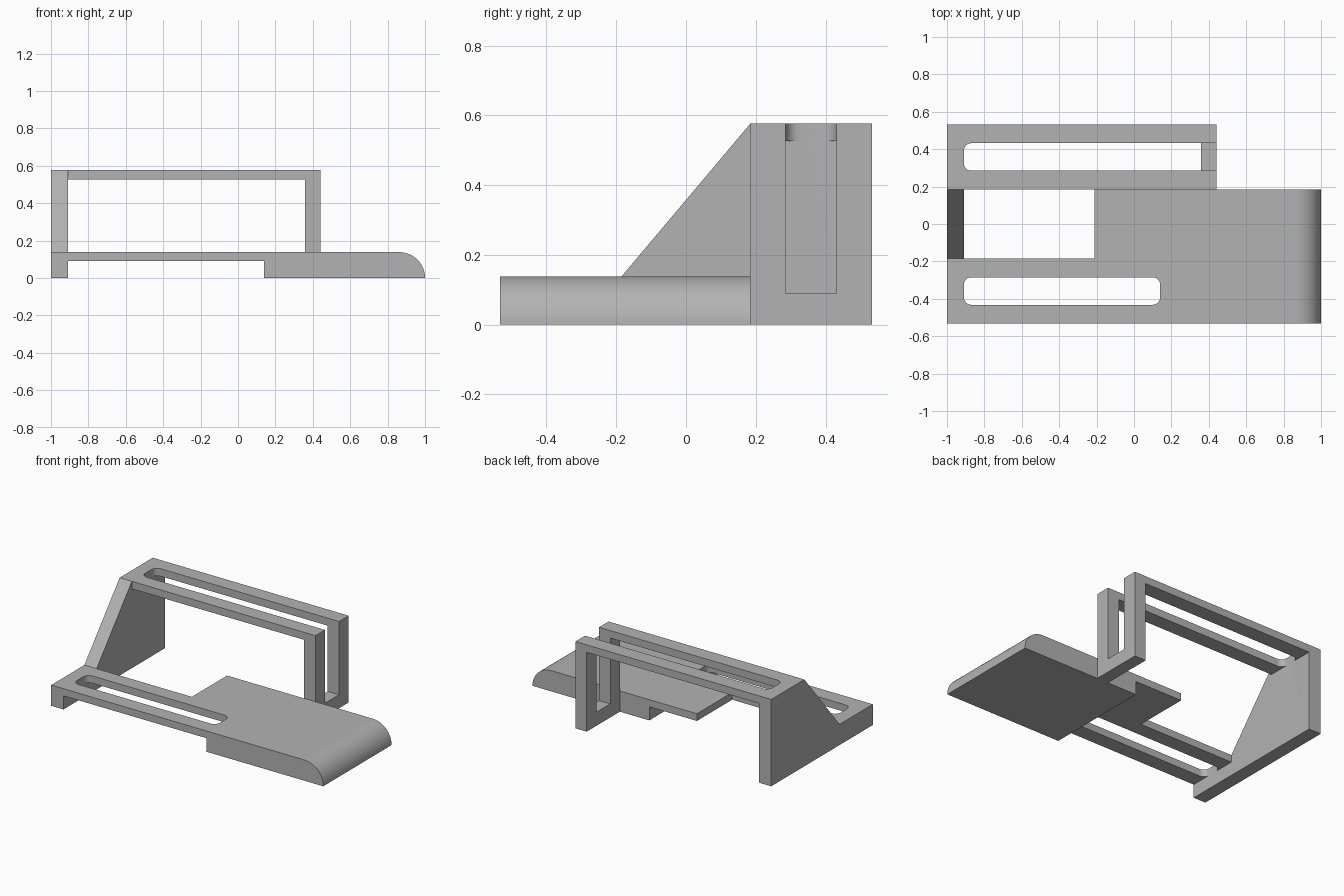
import bpy
import bmesh
from math import sin, cos, pi
from mathutils import Vector

default_cube = bpy.data.objects.get("Cube")
if default_cube:
    bpy.data.objects.remove(default_cube, do_unlink=True)

# Shared dimensions
DEPTH = 0.533     # half of the overall depth
SPLIT = 0.185     # where the tray ends and the frame begins
WALL = -0.91      # inner face of the side wall
TRAY_TOP = 0.138
FRAME_TOP = 0.577
SHELF = 0.09      # underside of the thin tray plate
SLOT = (0.285, 0.432)

grey = bpy.data.materials.new("plain grey")
grey.use_nodes = True
grey.diffuse_color = (0.45, 0.45, 0.45, 1)
grey.node_tree.nodes["Principled BSDF"].inputs["Base Color"].default_value = grey.diffuse_color


def prism(name, outline, axis, start, end):
    """Extrude a 2D outline along one axis; the outline uses the other two in order."""
    bm = bmesh.new()

    def place(point):
        coords = list(point)
        coords.insert(axis, start)
        return bm.verts.new(coords)

    face = bm.faces.new([place(p) for p in outline])
    move = Vector((0, 0, 0))
    move[axis] = end - start
    extruded = bmesh.ops.extrude_face_region(bm, geom=[face])["geom"]
    bmesh.ops.translate(bm, vec=move, verts=[v for v in extruded if isinstance(v, bmesh.types.BMVert)])
    bmesh.ops.recalc_face_normals(bm, faces=bm.faces)
    mesh = bpy.data.meshes.new(name)
    bm.to_mesh(mesh)
    bm.free()
    mesh.materials.append(grey)
    obj = bpy.data.objects.new(name, mesh)
    bpy.context.collection.objects.link(obj)
    return obj


def arc(cx, cy, radius, first, steps=6):
    """Quarter circle, counter-clockwise from the angle first."""
    return [(cx + radius * cos(first + pi / 2 * i / steps),
             cy + radius * sin(first + pi / 2 * i / steps)) for i in range(steps + 1)]


def rounded_slot(x0, x1, y0, y1, r=0.04):
    return (arc(x0 + r, y0 + r, r, pi) + arc(x1 - r, y0 + r, r, 1.5 * pi)
            + arc(x1 - r, y1 - r, r, 0) + arc(x0 + r, y1 - r, r, pi / 2))


def activate(obj):
    bpy.ops.object.select_all(action="DESELECT")
    obj.select_set(True)
    bpy.context.view_layer.objects.active = obj


def cut(obj, cutter):
    cutter.hide_render = True
    mod = obj.modifiers.new("cut", "BOOLEAN")
    mod.operation = "DIFFERENCE"
    mod.solver = "EXACT"
    mod.object = cutter
    activate(obj)
    bpy.ops.object.modifier_apply(modifier=mod.name)
    bpy.data.objects.remove(cutter, do_unlink=True)


# Lower tray: foot, thin plate and thick block with a rounded nose
nose = arc(1 - TRAY_TOP, 0, TRAY_TOP, 0, 20)
tray = prism("lower_tray", [(-1, 0), (WALL, 0), (WALL, SHELF), (0.14, SHELF), (0.14, 0)]
             + nose + [(-1, TRAY_TOP)], 1, -DEPTH, SPLIT)
window = [(WALL, -SPLIT), (-0.21, -SPLIT), (-0.21, 0.3), (WALL, 0.3)]
cut(tray, prism("window_cutter", window, 2, -0.1, 0.3))
cut(tray, prism("tray_slot_cutter", rounded_slot(WALL, 0.14, -SLOT[1], -SLOT[0]), 2, 0.05, 0.3))

# Upper frame: tall arch with one slot running along the top and down the leg
frame = prism("upper_frame", [(-1, 0), (WALL, 0), (WALL, 0.527), (0.357, 0.527), (0.357, 0),
                              (0.44, 0), (0.44, FRAME_TOP), (-1, FRAME_TOP)], 1, SPLIT, DEPTH)
cut(frame, prism("frame_slot_cutter", rounded_slot(WALL, 0.6, *SLOT), 2, SHELF, 0.8))

# Sloping gusset joining the tray to the frame
gusset = prism("side_gusset", [(-SPLIT, TRAY_TOP), (SPLIT, TRAY_TOP), (SPLIT, FRAME_TOP)],
               0, -1, WALL)

for part in (tray, frame, gusset):
    activate(part)
    bpy.ops.object.shade_smooth_by_angle(angle=pi / 6)
